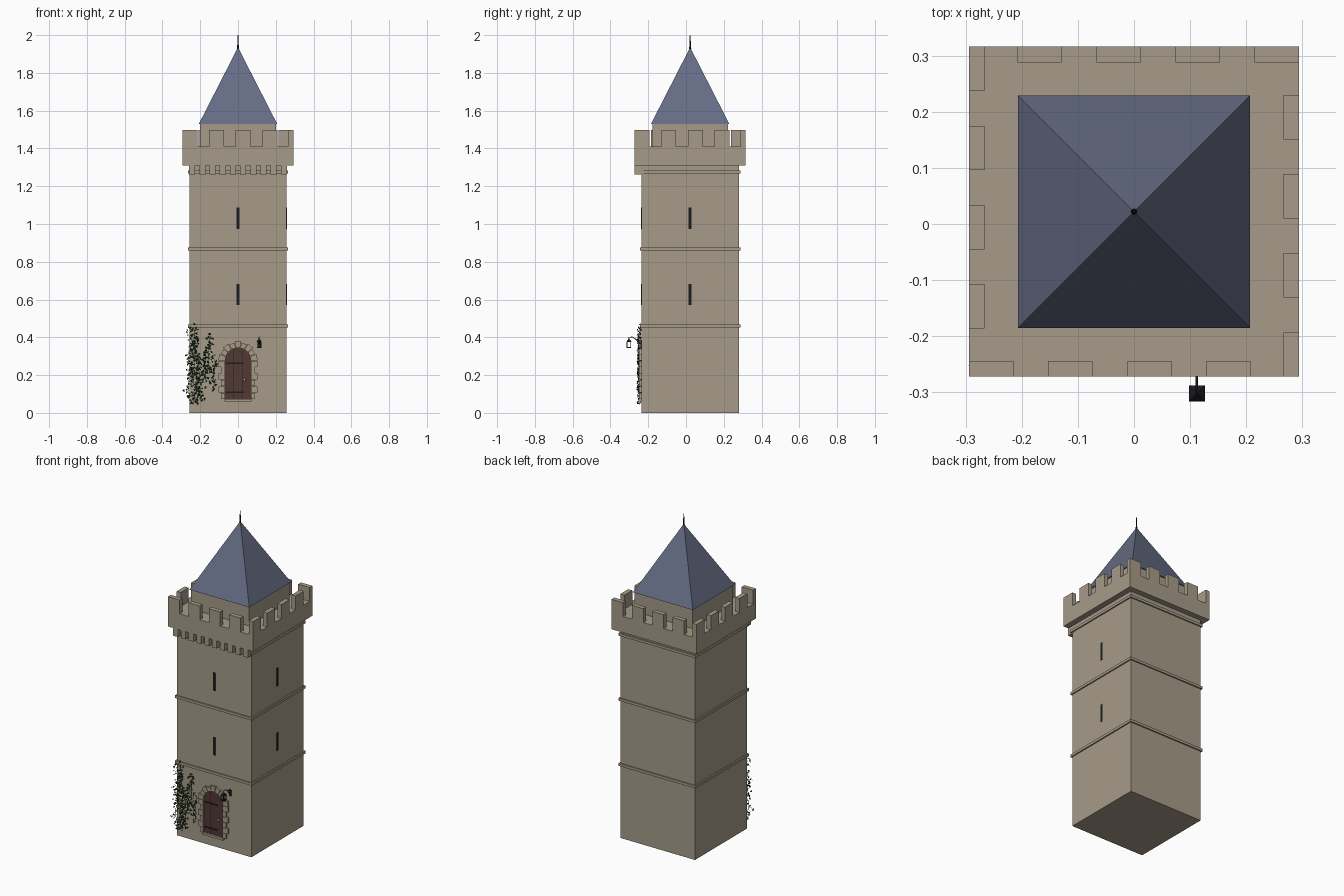
import bpy, bmesh, math, random
from mathutils import Vector, Matrix

if "Cube" in bpy.data.objects:
    bpy.data.objects.remove(bpy.data.objects["Cube"])
random.seed(4)

CY = 0.022            # tower axis in y
HALF = 0.258          # half width of the shaft
FRONT = CY - HALF     # front wall plane
PAR = 0.294           # half width of the parapet


def material(name, rgb):
    m = bpy.data.materials.new(name)
    m.use_nodes = True
    m.diffuse_color = (*rgb, 1)
    m.node_tree.nodes["Principled BSDF"].inputs["Base Color"].default_value = (*rgb, 1)
    return m


stone = material("stone", (0.38, 0.33, 0.25))
slate = material("slate", (0.13, 0.15, 0.23))
wood = material("door wood", (0.085, 0.04, 0.033))
iron = material("black iron", (0.012, 0.012, 0.014))
brass = material("pale brass", (0.5, 0.4, 0.28))
leaf = material("ivy green", (0.025, 0.06, 0.02))


def finish(name, bm, mat):
    bmesh.ops.recalc_face_normals(bm, faces=bm.faces)
    mesh = bpy.data.meshes.new(name)
    bm.to_mesh(mesh)
    bm.free()
    mesh.materials.append(mat)
    ob = bpy.data.objects.new(name, mesh)
    bpy.context.collection.objects.link(ob)
    return ob


def add_box(bm, x, y, z, turn=Matrix()):
    """Box from three (low, high) ranges."""
    size = [b - a for a, b in (x, y, z)]
    mid = [(a + b) / 2 for a, b in (x, y, z)]
    bmesh.ops.create_cube(bm, size=1, matrix=turn @ Matrix.Translation(mid) @ Matrix.Diagonal((*size, 1)))


def boxes(name, mat, items):
    bm = bmesh.new()
    for item in items:
        add_box(bm, *item)
    return finish(name, bm, mat)


def block(half, z):
    """Square slab centred on the tower axis."""
    return ((-half, half), (CY - half, CY + half), z)


def cone(name, mat, loc, r1, r2, depth, sides, spin=0):
    bm = bmesh.new()
    bmesh.ops.create_cone(bm, cap_ends=True, segments=sides, radius1=r1, radius2=r2, depth=depth,
                          matrix=Matrix.Translation(loc) @ Matrix.Rotation(spin, 4, "Z"))
    return finish(name, bm, mat)


def prism(bm, outline, y0, y1):
    """Extrude an (x, z) outline from y0 to y1."""
    face = bm.faces.new([bm.verts.new((x, y0, z)) for x, z in outline])
    grown = bmesh.ops.extrude_face_region(bm, geom=[face])["geom"]
    verts = [g for g in grown if isinstance(g, bmesh.types.BMVert)]
    bmesh.ops.translate(bm, verts=verts, vec=(0, y1 - y0, 0))


def tube(name, mat, paths, radius):
    cu = bpy.data.curves.new(name, "CURVE")
    cu.dimensions = "3D"
    cu.bevel_depth = radius
    cu.bevel_resolution = 1
    cu.use_fill_caps = True
    for pts in paths:
        sp = cu.splines.new("POLY")
        sp.points.add(len(pts) - 1)
        for p, co in zip(sp.points, pts):
            p.co = (*co, 1)
    cu.materials.append(mat)
    ob = bpy.data.objects.new(name, cu)
    bpy.context.collection.objects.link(ob)


# Shaft, string courses, parapet and turret
boxes("tower_shaft", stone, [block(HALF, (0, 1.315))])
boxes("string_courses", stone, [block(HALF + 0.008, (z - 0.008, z + 0.008)) for z in (0.46, 0.868, 1.275)])
boxes("parapet", stone, [block(PAR, (1.31, 1.41))])
boxes("turret_wall", stone, [block(0.2, (1.40, 1.535))])

# Merlons run round the four sides from each corner
bm = bmesh.new()
for side in range(4):
    turn = Matrix.Translation((0, CY, 0)) @ Matrix.Rotation(side * math.pi / 2, 4, "Z")
    for i in range(4):
        x = -PAR + i * 0.141
        add_box(bm, (x, x + 0.079), (-PAR, -PAR + 0.028), (1.405, 1.497), turn)
finish("merlons", bm, stone)

# Corbels under the front of the parapet
boxes("corbels", stone, [((x - 0.016, x + 0.016), (CY - PAR, FRONT + 0.01), (1.262, 1.315))
                         for x in (-0.2425 + 0.0539 * i for i in range(10))])

# Roof and finial
cone("roof", slate, (0, CY, 1.733), 0.207 * math.sqrt(2), 0, 0.405, 4, math.pi / 4)
cone("finial", iron, (0, CY, 1.96), 0.005, 0.002, 0.08, 8)
cone("finial_collar", iron, (0, CY, 1.935), 0.006, 0.004, 0.016, 8)

# Arrow slits on the front and the left
slits = []
for z in (0.57, 0.974):
    slits.append(((-0.008, 0.008), (FRONT - 0.002, FRONT + 0.002), (z, z + 0.113)))
    slits.append(((HALF - 0.002, HALF + 0.002), (CY - 0.008, CY + 0.008), (z, z + 0.113)))
boxes("arrow_slits", iron, slits)

# Door leaf with a round top
R, SPRING, SILL = 0.068, 0.277, 0.072
bm = bmesh.new()
arch = [(R * math.cos(math.pi * i / 16), SPRING + R * math.sin(math.pi * i / 16)) for i in range(17)]
prism(bm, [(-R, SILL), (R, SILL)] + arch, FRONT - 0.004, FRONT + 0.004)
finish("door", bm, wood)
boxes("door_plank_gaps", iron, [((x - 0.0008, x + 0.0008), (FRONT - 0.0046, FRONT), (SILL, 0.335))
                                for x in (-0.023, 0.023)])
boxes("door_hinges", iron, [((-0.066, 0.03), (FRONT - 0.007, FRONT), (z - 0.004, z + 0.004))
                            for z in (0.108, 0.264)])
bm = bmesh.new()
bmesh.ops.create_uvsphere(bm, u_segments=10, v_segments=6, radius=0.007,
                          matrix=Matrix.Translation((0.034, FRONT - 0.009, 0.175)))
finish("door_knob", bm, brass)

# Stone surround: sill, alternating jamb blocks, arch stones
bm = bmesh.new()
add_box(bm, (-0.072, 0.072), (FRONT - 0.016, FRONT + 0.004), (0.06, 0.074))
rows = 6
step = (SPRING - SILL) / rows
for i in range(rows):
    w = 0.103 if i % 2 else 0.09
    z = SILL + i * step
    for lo, hi in ((-w, -R), (R, w)):
        add_box(bm, (lo, hi), (FRONT - 0.012, FRONT + 0.004), (z + 0.001, z + step - 0.001))
stones = 9
for i in range(stones):
    a0 = math.pi * i / stones + 0.015
    a1 = math.pi * (i + 1) / stones - 0.015
    outer = 0.104 if i % 2 == 0 else 0.097
    ring = [(r * math.cos(a), SPRING + r * math.sin(a))
            for r, a in ((R, a0), (outer, a0), (outer, a1), (R, a1))]
    prism(bm, ring, FRONT - 0.012, FRONT + 0.004)
finish("door_surround", bm, stone)

# Hanging lantern on a bracket
LX, LY = 0.112, -0.302
parts = [((LX - 0.012, LX + 0.012), (LY - 0.012, LY + 0.012), (0.343, 0.348)),
         ((LX - 0.011, LX + 0.011), (LY - 0.011, LY + 0.011), (0.374, 0.378)),
         ((LX - 0.007, LX + 0.007), (FRONT - 0.005, FRONT + 0.002), (0.345, 0.385))]
for sx in (-1, 1):
    for sy in (-1, 1):
        x, y = LX + sx * 0.01, LY + sy * 0.01
        parts.append(((x - 0.0018, x + 0.0018), (y - 0.0018, y + 0.0018), (0.345, 0.376)))
boxes("lantern_frame", iron, parts)
cone("lantern_cap", iron, (LX, LY, 0.385), 0.02, 0.003, 0.014, 4, math.pi / 4)
tube("lantern_bracket", iron, [
    [(LX, FRONT, 0.362), (LX, -0.252, 0.372), (LX, -0.268, 0.392), (LX, -0.285, 0.402), (LX, LY, 0.4), (LX, LY, 0.388)],
    [(LX, FRONT, 0.38), (LX, -0.268, 0.392)]], 0.0022)

# Ivy: wandering stems with folded leaves
stems = []
bm = bmesh.new()
for x0, z0, top in ((-0.25, 0.06, 0.48), (-0.235, 0.05, 0.45), (-0.215, 0.05, 0.4),
                    (-0.2, 0.06, 0.3), (-0.172, 0.17, 0.36), (-0.15, 0.22, 0.42), (-0.13, 0.12, 0.3)):
    x, z, path = x0, z0, []
    while z < top:
        path.append((x, FRONT - 0.003, z))
        for _ in range(2):
            c = Vector((x + random.gauss(0, 0.012), FRONT - random.uniform(0.004, 0.022), z + random.uniform(-0.01, 0.01)))
            s = random.uniform(0.005, 0.009)
            rot = Matrix.Rotation(random.uniform(-0.9, 0.9), 3, "Z") @ Matrix.Rotation(random.uniform(-0.7, 0.7), 3, "X") \
                @ Matrix.Rotation(random.uniform(-1.2, 1.2), 3, "Y")
            tip, left, base, right = [bm.verts.new(c + rot @ (Vector(v) * s)) for v in
                                      ((0, 0, -1.2), (-0.8, 0.3, 0.2), (0, 0, 0.9), (0.8, 0.3, 0.2))]
            bm.faces.new((tip, base, left))
            bm.faces.new((tip, right, base))
        z += 0.012
        x += random.uniform(-0.006, 0.006) + (x0 - x) * 0.2
    stems.append(path)
finish("ivy_leaves", bm, leaf)
tube("ivy_stems", leaf, stems, 0.0012)
